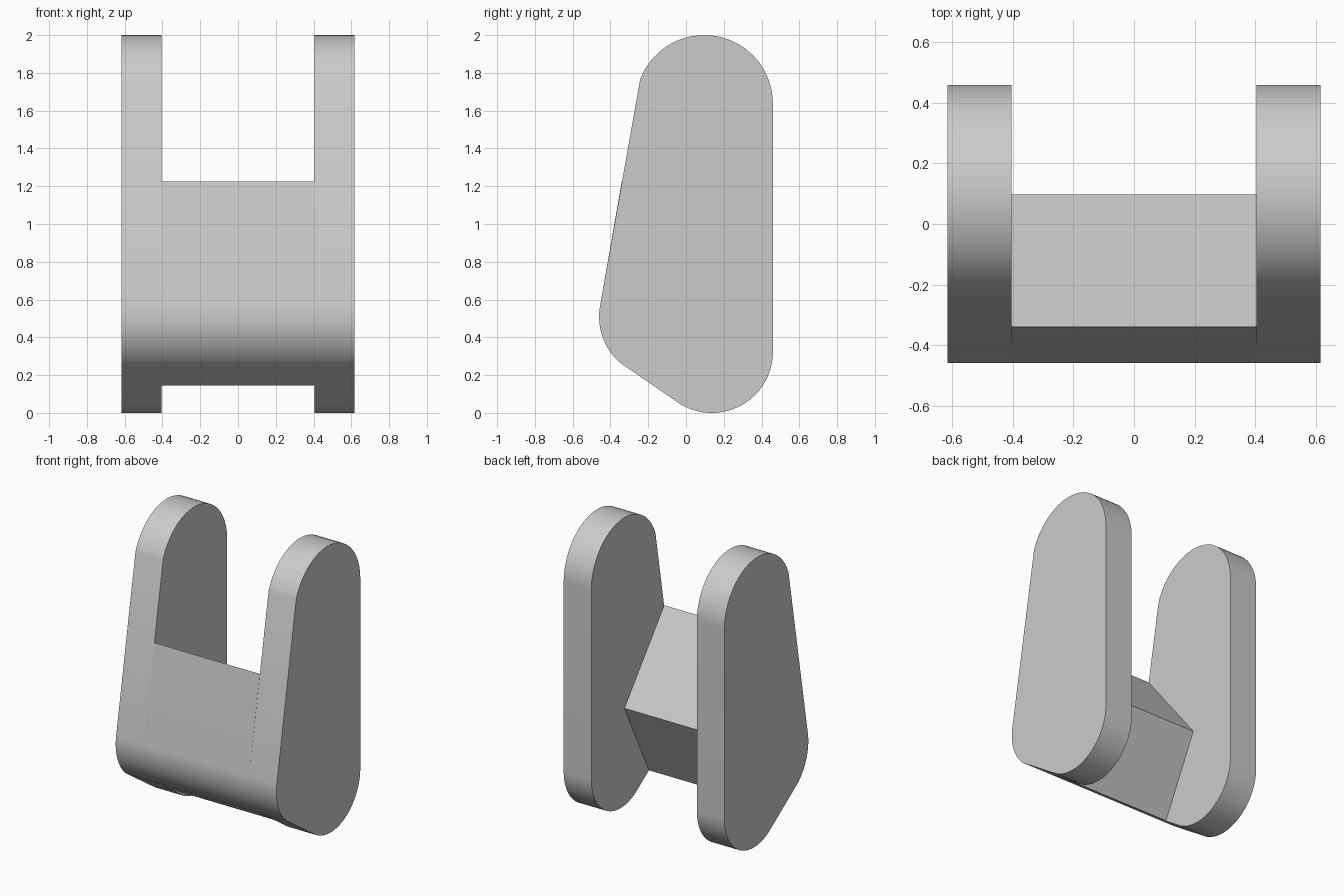
import bpy, bmesh
from math import radians, cos, sin

cube = bpy.data.objects.get("Cube")
if cube:
    bpy.data.objects.remove(cube, do_unlink=True)

# One light grey for the whole bracket
grey = bpy.data.materials.new("light grey")
grey.use_nodes = True
colour = (0.6, 0.6, 0.6, 1)
grey.diffuse_color = colour
grey.node_tree.nodes["Principled BSDF"].inputs["Base Color"].default_value = colour


def arc(cy, cz, radius, start, end, steps=32):
    """Points of an arc in the side (y, z) plane."""
    angles = [radians(start + (end - start) * i / steps) for i in range(steps + 1)]
    return [(cy + radius * cos(a), cz + radius * sin(a)) for a in angles]


def prism(name, profile, x0, x1):
    """Extrude a side profile along x."""
    bm = bmesh.new()
    face = bm.faces.new([bm.verts.new((x0, y, z)) for y, z in profile])
    new = bmesh.ops.extrude_face_region(bm, geom=[face])["geom"]
    verts = [v for v in new if isinstance(v, bmesh.types.BMVert)]
    bmesh.ops.translate(bm, verts=verts, vec=(x1 - x0, 0, 0))
    bmesh.ops.recalc_face_normals(bm, faces=bm.faces)
    mesh = bpy.data.meshes.new(name)
    bm.to_mesh(mesh)
    bm.free()
    mesh.materials.append(grey)
    obj = bpy.data.objects.new(name, mesh)
    bpy.context.collection.objects.link(obj)
    bpy.ops.object.select_all(action="DESELECT")
    obj.select_set(True)
    bpy.context.view_layer.objects.active = obj
    bpy.ops.object.shade_smooth_by_angle(angle=radians(25))
    return obj


inner, outer = 0.405, 0.617

# Rounded side plates
top_round = arc(0.097, 1.637, 0.363, 0, 159.5)
front_round = arc(-0.135, 0.51, 0.325, 171, 228.7)
bottom_round = arc(0.137, 0.323, 0.323, 239, 360)
plate = top_round + front_round + bottom_round
prism("left_side_plate", plate, inner, outer)
prism("right_side_plate", plate, -outer, -inner)

# Wedge-backed crossbar, flush with the front of the plates
crossbar = [(-0.34, 1.225)] + front_round + [(-0.17, 0.145), (0.097, 0.677)]
prism("crossbar", crossbar, -inner, inner)
